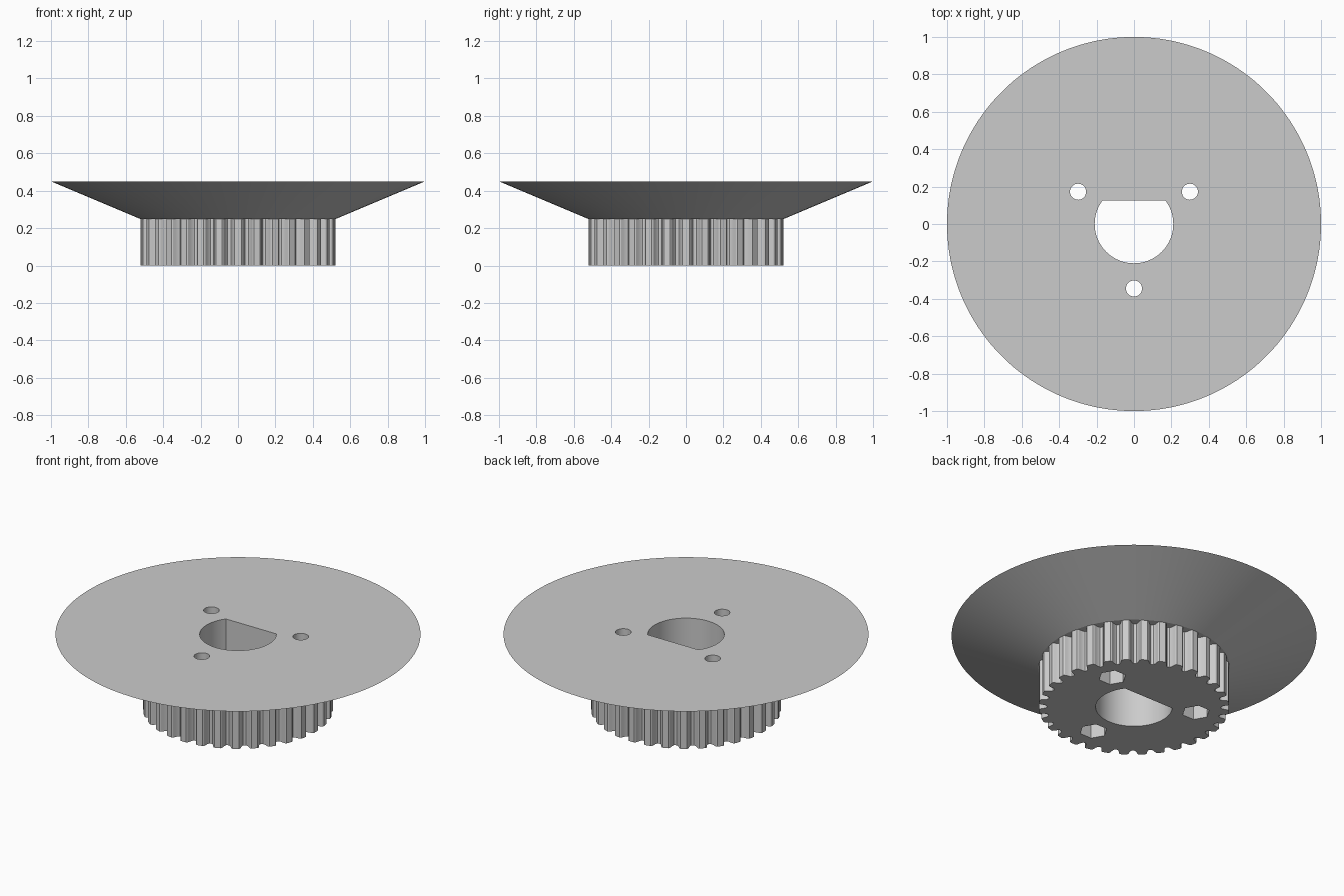
import bpy, bmesh, math

if "Cube" in bpy.data.objects:
    bpy.data.objects.remove(bpy.data.objects["Cube"])

TEETH = 32
R_OUT = 0.522
Z_SPLIT, Z_TOP = 0.25, 0.45

grey = bpy.data.materials.new("plain grey")
grey.diffuse_color = (0.6, 0.6, 0.6, 1)
grey.use_nodes = True
grey.node_tree.nodes["Principled BSDF"].inputs["Base Color"].default_value = grey.diffuse_color


def prism(name, loop, z0, z1, top_scale=1.0):
    """Closed solid from a 2D outline, optionally flared towards the top."""
    bm = bmesh.new()
    low = [bm.verts.new((x, y, z0)) for x, y in loop]
    high = [bm.verts.new((x * top_scale, y * top_scale, z1)) for x, y in loop]
    bm.faces.new(low[::-1])
    bm.faces.new(high)
    n = len(loop)
    for i in range(n):
        j = (i + 1) % n
        bm.faces.new((low[i], low[j], high[j], high[i]))
    me = bpy.data.meshes.new(name)
    bm.to_mesh(me)
    bm.free()
    me.materials.append(grey)
    ob = bpy.data.objects.new(name, me)
    bpy.context.collection.objects.link(ob)
    return ob


def circle(r, n, cx=0.0, cy=0.0):
    return [(cx + r * math.cos(2 * math.pi * i / n),
             cy + r * math.sin(2 * math.pi * i / n)) for i in range(n)]


# Toothed outline: flat crests with rounded grooves between them
half = [(0.17, 0.0), (0.24, 0.006), (0.28, 0.018), (0.33, 0.034), (0.41, 0.044)]
tooth = [(-f, d) for f, d in half[::-1]] + half + [(0.5, 0.046)]
gear_loop = []
for k in range(TEETH):
    for f, d in tooth:
        a = 2 * math.pi * (k + f) / TEETH
        gear_loop.append(((R_OUT - d) * math.cos(a), (R_OUT - d) * math.sin(a)))

toothed_wheel = prism("toothed_wheel", gear_loop, 0, Z_SPLIT)
flared_flange = prism("flared_flange", circle(0.525, 180), Z_SPLIT, Z_TOP, 1 / 0.525)

# D-shaped bore: round with a flat on the back
a0 = math.asin(0.125 / 0.21)
sweep = math.pi + 2 * a0
bore = [(0.21 * math.cos(math.pi - a0 + sweep * i / 64),
         0.21 * math.sin(math.pi - a0 + sweep * i / 64)) for i in range(65)]
cutters = [prism("bore_cutter", bore, -0.1, 0.6)]

# Three bolt holes with hexagonal nut pockets underneath
for deg in (30, 150, 270):
    cx = 0.345 * math.cos(math.radians(deg))
    cy = 0.345 * math.sin(math.radians(deg))
    cutters.append(prism("bolt_cutter", circle(0.043, 32, cx, cy), -0.1, 0.6))
    cutters.append(prism("nut_cutter", circle(0.077, 6, cx, cy), -0.1, 0.15))

for ob in (toothed_wheel, flared_flange):
    bpy.context.view_layer.objects.active = ob
    for c in cutters:
        if ob is flared_flange and c.name.startswith("nut"):
            continue
        m = ob.modifiers.new("cut", 'BOOLEAN')
        m.operation, m.solver, m.object = 'DIFFERENCE', 'EXACT', c
        bpy.ops.object.modifier_apply(modifier=m.name)

for c in cutters:
    bpy.data.objects.remove(c, do_unlink=True)

# Smooth the round walls, keep crisp edges
for ob in (toothed_wheel, flared_flange):
    bpy.ops.object.select_all(action='DESELECT')
    ob.select_set(True)
    bpy.context.view_layer.objects.active = ob
    bpy.ops.object.shade_smooth_by_angle(angle=math.radians(20))
